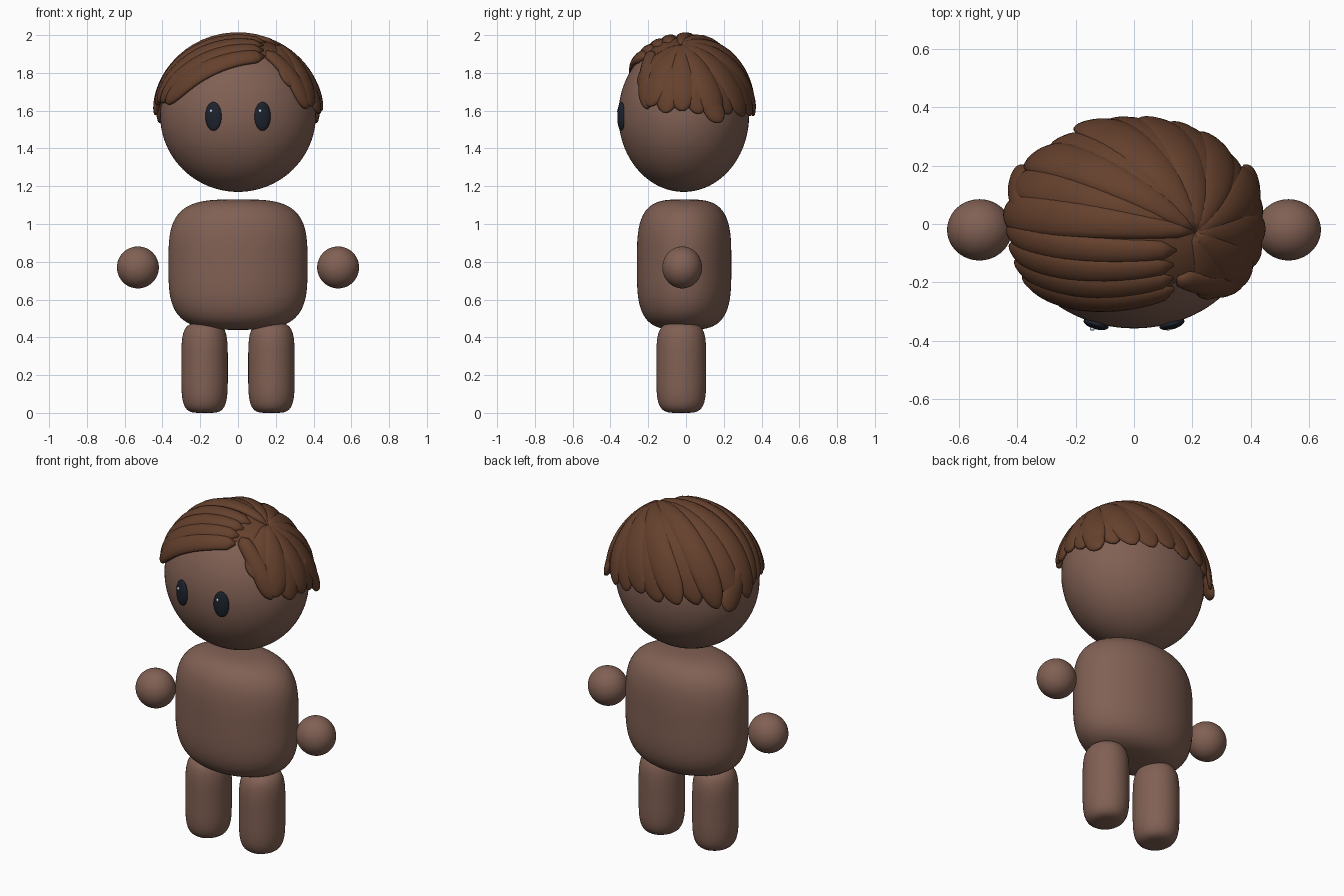
import bpy, bmesh, math
from mathutils import Vector

if "Cube" in bpy.data.objects:
    bpy.data.objects.remove(bpy.data.objects["Cube"])


def material(name, rgb):
    m = bpy.data.materials.new(name)
    m.diffuse_color = (*rgb, 1)
    m.use_nodes = True
    m.node_tree.nodes["Principled BSDF"].inputs["Base Color"].default_value = m.diffuse_color
    return m


SKIN = material("skin", (0.22, 0.118, 0.088))
HAIR = material("hair", (0.13, 0.052, 0.026))
DARK = material("eye_dark", (0.012, 0.016, 0.026))
GLINT = material("eye_glint", (0.6, 0.75, 0.9))


def finish(name, bm, mat):
    bmesh.ops.recalc_face_normals(bm, faces=bm.faces)
    me = bpy.data.meshes.new(name)
    bm.to_mesh(me)
    bm.free()
    me.materials.append(mat)
    for p in me.polygons:
        p.use_smooth = True
    ob = bpy.data.objects.new(name, me)
    bpy.context.collection.objects.link(ob)
    return ob


def blob(name, loc, radii, mat, power=2.0, cuts=15):
    """Round in plan, superellipse of the given power in height."""
    bm = bmesh.new()
    bmesh.ops.create_cube(bm, size=2)
    bmesh.ops.subdivide_edges(bm, edges=bm.edges[:], cuts=cuts, use_grid_fill=True)
    for v in bm.verts:
        c = Vector([math.tan(k * math.pi / 4) for k in v.co])
        n = (math.hypot(c.x, c.y) ** power + abs(c.z) ** power) ** (1 / power)
        v.co = Vector([loc[i] + radii[i] * c[i] / n for i in range(3)])
    return finish(name, bm, mat)


# Body
blob("head", (0, -0.012, 1.575), (0.412, 0.346, 0.405), SKIN, cuts=23)
blob("torso", (0, -0.01, 0.785), (0.368, 0.25, 0.345), SKIN, 3.5, 23)
for s, side in ((-1, "left"), (1, "right")):
    blob(side + "_leg", (s * 0.177, -0.025, 0.238), (0.123, 0.132, 0.238), SKIN, 4.5)
    blob(side + "_hand", (s * 0.53, -0.02, 0.77), (0.111, 0.105, 0.111), SKIN)
    # Eyes are thin discs turned to follow the face
    eye = blob(side + "_eye", (0, 0, 0), (0.044, 0.018, 0.076), DARK)
    eye.location = (s * 0.13, -0.343, 1.57)
    eye.rotation_euler = (0, 0, s * 0.27)
    blob(side + "_eye_glint", (s * 0.13 - 0.013, -0.36, 1.599), (0.008, 0.006, 0.009), GLINT, cuts=5)

# Hair: everything is laid out on a unit sphere, then scaled to the scalp
CENTRE, RADII = Vector((0, -0.005, 1.575)), Vector((0.418, 0.35, 0.405))
CROWN = Vector((0.48, -0.06, 0.87)).normalized()


def on_scalp(u):
    return CENTRE + Vector([u[i] * RADII[i] for i in range(3)])


def spot(deg, z):
    """Unit direction for an azimuth and a world height."""
    k = (z - CENTRE.z) / RADII.z
    r = math.sqrt(max(0, 1 - k * k))
    a = math.radians(deg)
    return Vector((r * math.cos(a), r * math.sin(a), k))


HEM = [(-62, 1.84), (-48, 1.75), (-31, 1.62), (0, 1.60), (30, 1.58), (90, 1.60),
       (150, 1.58), (180, 1.59), (208, 1.64), (238, 1.74), (270, 1.80), (298, 1.84)]


def hem(deg):
    for (a, za), (b, zb) in zip(HEM, HEM[1:]):
        if a <= deg <= b:
            return za + (zb - za) * (deg - a) / (b - a)
    return HEM[0][1]


def lock(name, a, b, width, thick=0.05, lift=0.02, flare=0.0, root=0.45, n=20, m=14):
    """Flattened strand lying on the scalp from a to b, with a rounded tip."""
    bm = bmesh.new()
    rings = []
    for i in range(n + 1):
        t = 1 - (1 - i / n) ** 1.4
        p = a.slerp(b, t)
        d = (a.slerp(b, min(1, t + .02)) - a.slerp(b, max(0, t - .02))).normalized()
        side = p.cross(d).normalized()
        grow = root + (1 - root) * math.sin(min(1, t / 0.7) * math.pi / 2)
        start = math.sqrt(max(0.03, 1 - (1 - min(1, t / 0.1)) ** 2))
        tip = math.sqrt(max(0.01, 1 - (max(0, t - 0.72) / 0.28) ** 2))
        w, h = width * grow * tip * start, thick * math.sqrt(tip * start)
        ring = []
        for j in range(m):
            q = 2 * math.pi * j / m
            u = (p + side * w * math.cos(q)).normalized()
            ring.append(bm.verts.new(on_scalp(u * (1 + lift + flare * t ** 3 + h * math.sin(q)))))
        rings.append(ring)
    for r0, r1 in zip(rings, rings[1:]):
        for j in range(m):
            bm.faces.new((r0[j], r0[(j + 1) % m], r1[(j + 1) % m], r1[j]))
    bm.faces.new(rings[0])
    bm.faces.new(rings[-1])
    return finish(name, bm, HAIR)


# Under-cap closing the gaps between locks
bm = bmesh.new()
N, M = 90, 14
rows = []
for i in range(N):
    a = -62 + 360 * i / N
    e = spot(a, hem(a) + 0.045)
    rows.append([bm.verts.new(on_scalp(CROWN.slerp(e, j / M) * (1.04 if j < M else 0.97)))
                 for j in range(1, M + 1)])
top = bm.verts.new(on_scalp(CROWN * 1.04))
for i in range(N):
    r0, r1 = rows[i], rows[(i + 1) % N]
    bm.faces.new((top, r0[0], r1[0]))
    for j in range(M - 1):
        bm.faces.new((r0[j], r0[j + 1], r1[j + 1], r1[j]))
finish("hair_cap", bm, HAIR)

# Locks fanning from the crown round the right side and the back
for i in range(16):
    a = -46 + i * 14.6
    drop = 0.012 * math.sin(i * 2.3)
    lock("hair_lock", CROWN, spot(a, hem(a) - 0.012 + drop), 0.19,
         lift=0.018 + 0.02 * (i % 2), flare=0.012 + 0.012 * (i % 3), root=0.3)

# Swept fringe: bands from the parting over to the left
FRINGE = [((-62, 1.875), (209, 1.635)), ((-58, 1.905), (200, 1.64)),
          ((-50, 1.93), (191, 1.64)), ((-35, 1.945), (182, 1.63))]
for i, (a, b) in enumerate(FRINGE):
    lock("fringe_lock", spot(*a), spot(*b), 0.145, 0.06, 0.035 - 0.003 * i, 0.005, 0.7)

# Short lock on the right edge of the parting
lock("parting_lock", spot(-55, 1.90), spot(-33, 1.61), 0.13, 0.06, 0.03, 0.01, 0.7)

# Flared tufts behind the ears
for a0, a1 in ((8, 30), (172, 150)):
    lock("side_tuft", spot(a0, 1.76), spot(a1, 1.545), 0.15, 0.055, 0.03, 0.07, 0.6)
